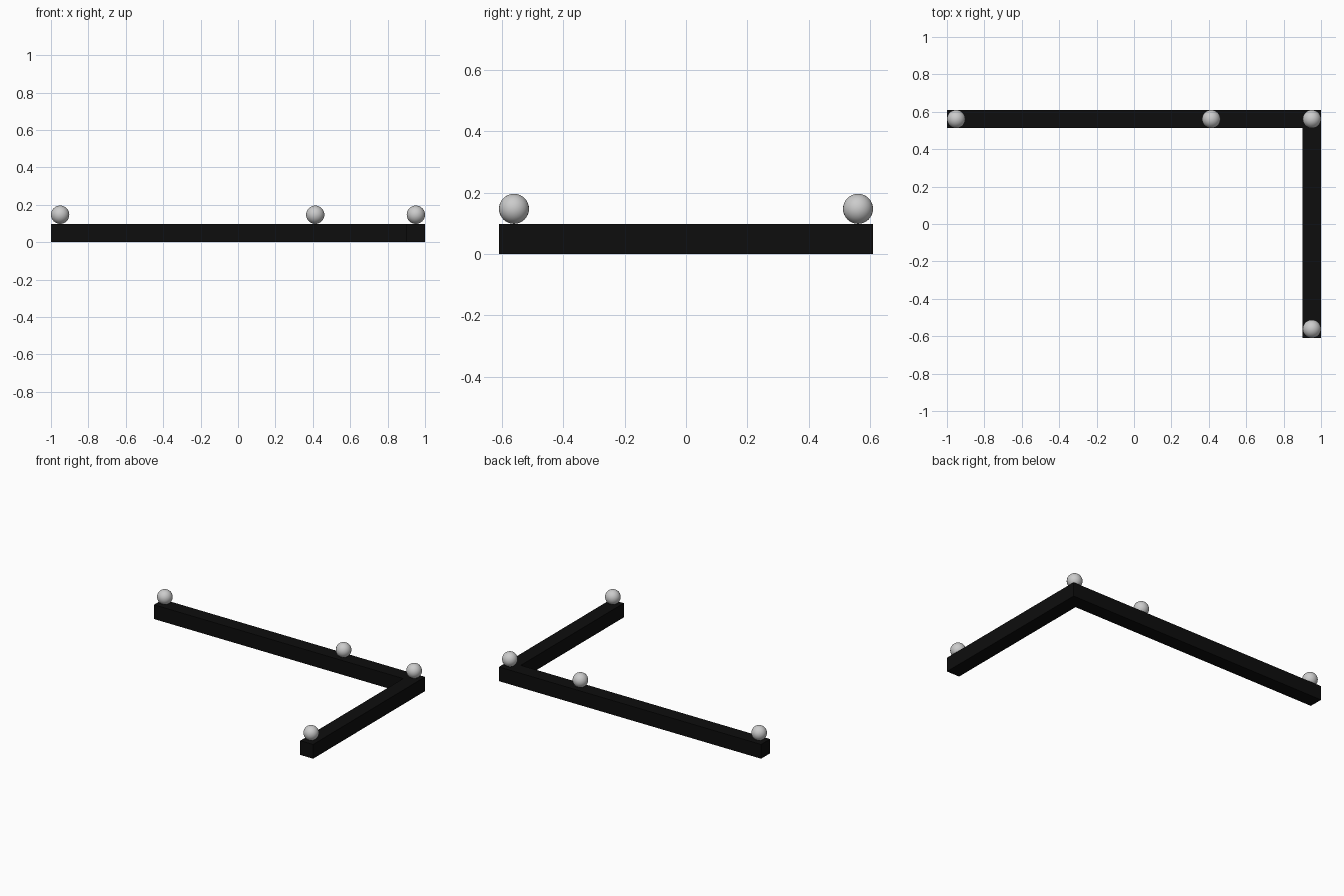
import bpy

cube = bpy.data.objects.get("Cube")
if cube:
    bpy.data.objects.remove(cube, do_unlink=True)

W = 0.098            # square section of the beams
R = W / 2            # ball radius
X, Y = 1.0, 0.61     # half extents


def material(name, rgb):
    m = bpy.data.materials.new(name)
    m.use_nodes = True
    m.diffuse_color = (*rgb, 1)
    m.node_tree.nodes["Principled BSDF"].inputs["Base Color"].default_value = (*rgb, 1)
    return m


black = material("black", (0.004, 0.004, 0.004))
silver = material("light grey", (0.6, 0.6, 0.6))


def beam(name, x0, x1, y0, y1):
    bpy.ops.mesh.primitive_cube_add(size=1, location=((x0 + x1) / 2, (y0 + y1) / 2, W / 2))
    ob = bpy.context.object
    ob.name = name
    ob.scale = (x1 - x0, y1 - y0, W)
    bpy.ops.object.transform_apply(location=False, rotation=False, scale=True)
    ob.data.materials.append(black)


def ball(name, x, y):
    bpy.ops.mesh.primitive_uv_sphere_add(segments=32, ring_count=16, radius=R, location=(x, y, W + R))
    ob = bpy.context.object
    ob.name = name
    ob.data.materials.append(silver)
    bpy.ops.object.shade_smooth()


# L-shaped frame: long beam at the back, short beam along the left
beam("long_beam", -X, X, Y - W, Y)
beam("short_beam", X - W, X, -Y, Y - W)

# Balls resting on the beams
ball("right_end_ball", -X + R, Y - R)
ball("middle_ball", 0.413, Y - R)
ball("corner_ball", X - R, Y - R)
ball("front_end_ball", X - R, -Y + R)
